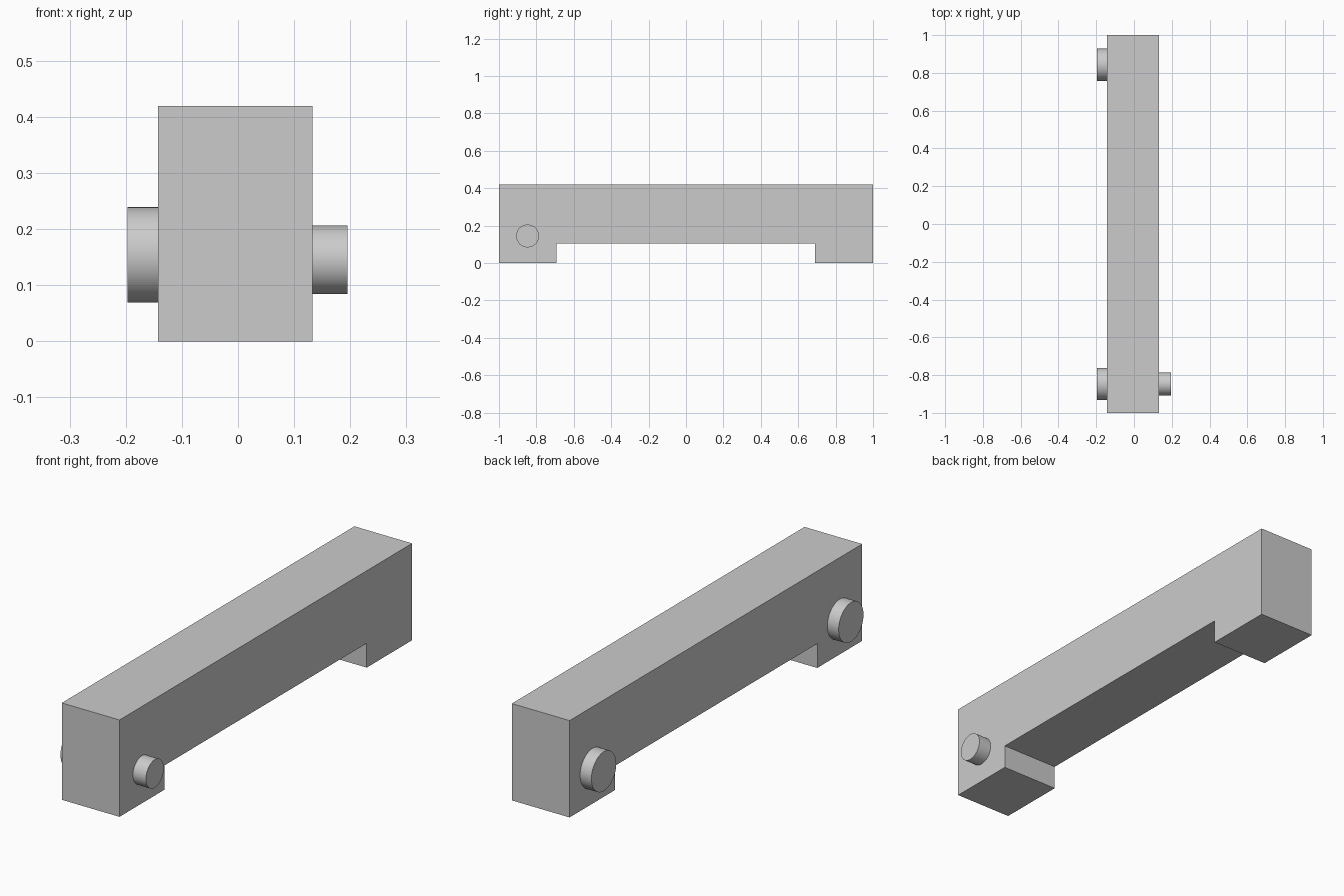
import bpy
import bmesh
import math

cube = bpy.data.objects.get("Cube")
if cube:
    bpy.data.objects.remove(cube, do_unlink=True)

# Single plain grey material
GREY = (0.6, 0.6, 0.6, 1)
grey = bpy.data.materials.new("plain grey")
grey.use_nodes = True
grey.diffuse_color = GREY
grey.node_tree.nodes["Principled BSDF"].inputs["Base Color"].default_value = GREY

LEFT, RIGHT = 0.133, -0.143   # side faces of the beam


def beam(name, profile):
    """Extrude a side profile (y, z) across the width of the beam."""
    bm = bmesh.new()
    face = bm.faces.new([bm.verts.new((RIGHT, y, z)) for y, z in profile])
    side = bmesh.ops.extrude_face_region(bm, geom=[face])["geom"]
    verts = [g for g in side if isinstance(g, bmesh.types.BMVert)]
    bmesh.ops.translate(bm, verts=verts, vec=(LEFT - RIGHT, 0, 0))
    bmesh.ops.recalc_face_normals(bm, faces=bm.faces)
    mesh = bpy.data.meshes.new(name)
    bm.to_mesh(mesh)
    bm.free()
    mesh.materials.append(grey)
    obj = bpy.data.objects.new(name, mesh)
    bpy.context.collection.objects.link(obj)


def peg(name, x_start, x_end, y, z, radius):
    """Round peg sticking out sideways along x."""
    bpy.ops.mesh.primitive_cylinder_add(
        vertices=64, radius=radius, depth=abs(x_end - x_start),
        location=((x_start + x_end) / 2, y, z), rotation=(0, math.pi / 2, 0))
    obj = bpy.context.object
    obj.name = name
    obj.data.materials.append(grey)
    bpy.ops.object.shade_smooth_by_angle(angle=math.radians(30))


# Long beam with a foot at each end
beam("beam", [(-1, 0), (-0.693, 0), (-0.693, 0.105), (0.69, 0.105),
              (0.69, 0), (1, 0), (1, 0.419), (-1, 0.419)])

# Small peg on the left, two larger pegs on the right
peg("left_peg", LEFT, 0.195, -0.847, 0.145, 0.061)
for label, y in (("front", -0.847), ("back", 0.843)):
    peg(f"right_{label}_peg", RIGHT, -0.197, y, 0.154, 0.085)
